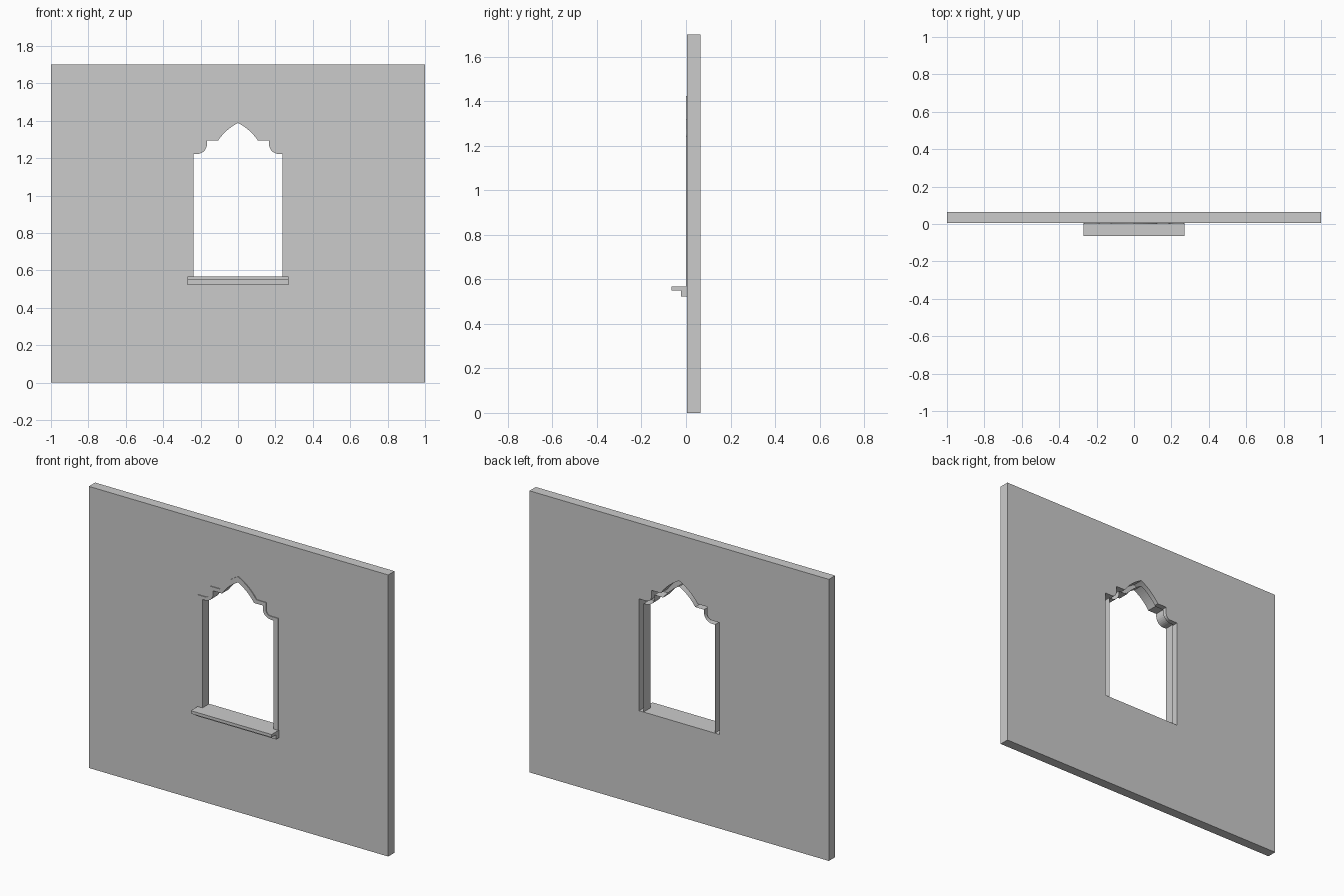
import bpy, bmesh
from math import cos, sin, pi, asin, hypot

if "Cube" in bpy.data.objects:
    bpy.data.objects.remove(bpy.data.objects["Cube"])

FRONT, BACK, TRIM = 0.005, 0.065, 0.0   # wall front, wall back, trim front
SILL_TOP = 0.568


def make_object(name, bm):
    bmesh.ops.recalc_face_normals(bm, faces=bm.faces)
    mesh = bpy.data.meshes.new(name)
    bm.to_mesh(mesh)
    bm.free()
    ob = bpy.data.objects.new(name, mesh)
    bpy.context.collection.objects.link(ob)
    return ob


def prism(name, profile, offset):
    """Extrude a closed 3D profile along a vector."""
    bm = bmesh.new()
    face = bm.faces.new([bm.verts.new(p) for p in profile])
    geo = bmesh.ops.extrude_face_region(bm, geom=[face])["geom"]
    bmesh.ops.translate(bm, vec=offset,
                        verts=[v for v in geo if isinstance(v, bmesh.types.BMVert)])
    return make_object(name, bm)


def bulged_arc(a, b, bulge, n=9):
    """Shallow curve from a to b pushed out by the given height."""
    dx, dz = b[0] - a[0], b[1] - a[1]
    length = hypot(dx, dz)
    nx, nz = dz / length, -dx / length
    pts = []
    for i in range(n + 1):
        t = i / n
        h = bulge * 4 * t * (1 - t)
        pts.append((a[0] + dx * t + nx * h, a[1] + dz * t + nz * h))
    return pts


def outline(half, radius, step_top, arch_half, apex, bulge):
    """Window outline from bottom right, over the pointed arch, to bottom left."""
    cx, cz = 0.219, 1.276
    right = [(half, SILL_TOP), (half, cz - radius)]
    for i in range(8):
        a = 1.5 * pi - 0.5 * pi * i / 7
        right.append((cx + radius * cos(a), cz + radius * sin(a)))
    right.append((cx - radius, step_top))
    right += bulged_arc((arch_half, step_top), (0, apex), bulge)
    return right + [(-x, z) for x, z in reversed(right[:-1])]


outer = outline(0.268, 0.033, 1.317, 0.123, 1.424, 0.010)
inner = outline(0.238, 0.053, 1.294, 0.107, 1.389, 0.009)

# wall with the window opening cut through
wall = prism("wall", [(-1, FRONT, 0), (1, FRONT, 0), (1, FRONT, 1.7), (-1, FRONT, 1.7)],
             (0, BACK - FRONT, 0))
cutter = prism("opening_cutter", [(x, -0.1, z) for x, z in outer], (0, 0.3, 0))
cutter.hide_render = True
cutter.hide_viewport = True
cut = wall.modifiers.new("opening", 'BOOLEAN')
cut.object = cutter
cut.operation = 'DIFFERENCE'
cut.solver = 'EXACT'

# window frame: outer rim, front face and deep inner reveal, open at the back
bm = bmesh.new()
rows = [[bm.verts.new((x, y, z)) for x, z in pts]
        for pts, y in ((outer, FRONT), (outer, TRIM), (inner, TRIM), (inner, BACK))]
for r0, r1 in zip(rows, rows[1:]):
    for i in range(len(r0) - 1):
        bm.faces.new((r0[i], r0[i + 1], r1[i + 1], r1[i]))
make_object("window_frame", bm)

# stepped sill
sill_profile = [(FRONT, SILL_TOP), (-0.065, SILL_TOP), (-0.065, 0.55),
                (-0.022, 0.55), (-0.022, 0.522), (FRONT, 0.522)]
prism("window_sill", [(-0.27, y, z) for y, z in sill_profile], (0.54, 0, 0))
